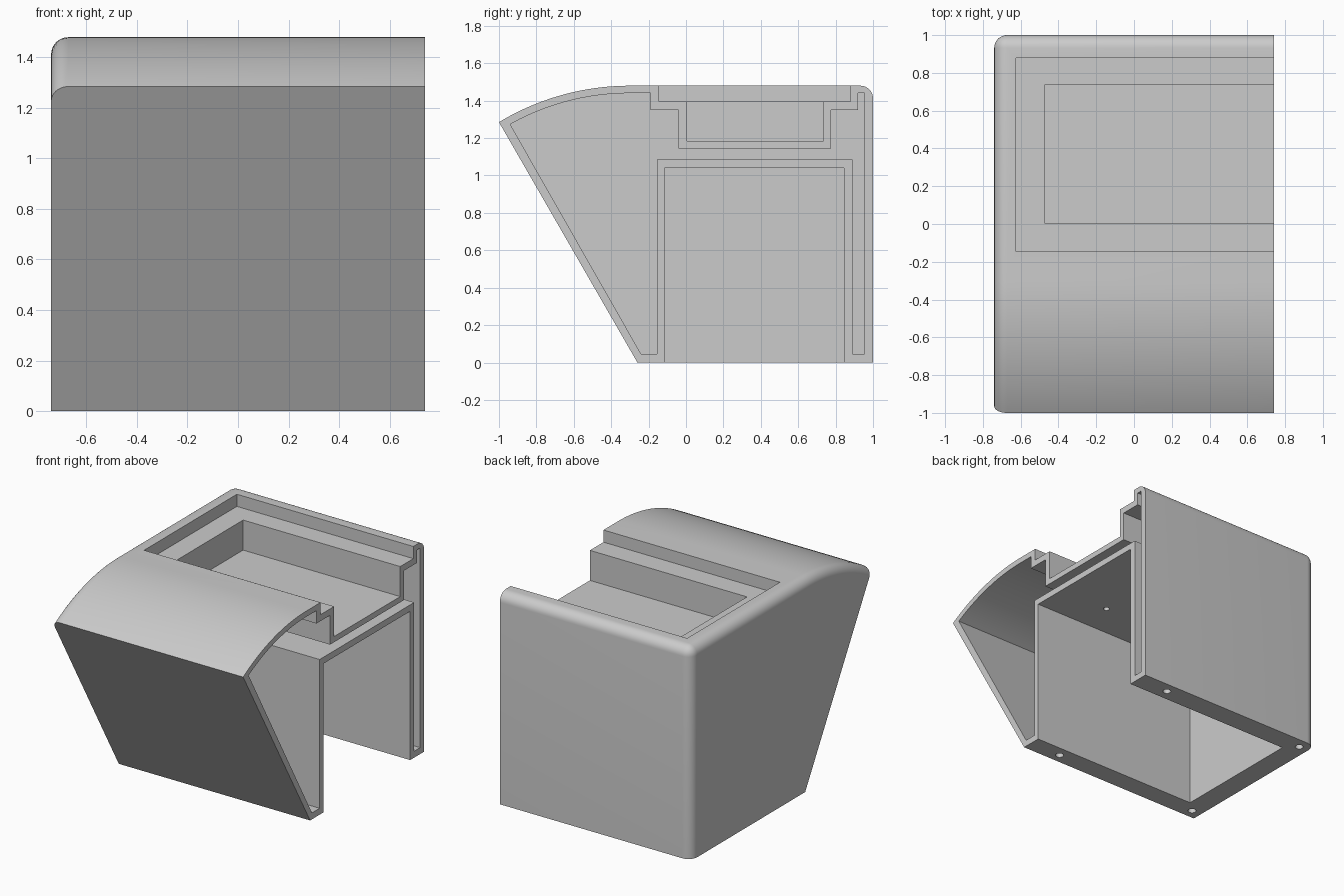
import bpy, bmesh, math
from mathutils import Matrix

if "Cube" in bpy.data.objects:
    bpy.data.objects.remove(bpy.data.objects["Cube"], do_unlink=True)

grey = bpy.data.materials.new("light grey")
grey.use_nodes = True
grey.diffuse_color = (0.6, 0.6, 0.6, 1)
grey.node_tree.nodes["Principled BSDF"].inputs["Base Color"].default_value = (0.6, 0.6, 0.6, 1)

TOP, SIDE = 1.48, 0.74          # overall height and half width
ARC_Y, ARC_R = -0.3, 1.354      # where the curved top begins, and its radius


def to_object(name, bm):
    bmesh.ops.recalc_face_normals(bm, faces=bm.faces)
    mesh = bpy.data.meshes.new(name)
    bm.to_mesh(mesh)
    bm.free()
    obj = bpy.data.objects.new(name, mesh)
    obj.data.materials.append(grey)
    bpy.context.collection.objects.link(obj)
    return obj


def prism(points, x0, x1):
    """Extrude a y-z outline along x."""
    bm = bmesh.new()
    face = bm.faces.new([bm.verts.new((x0, y, z)) for y, z in points])
    ext = bmesh.ops.extrude_face_region(bm, geom=[face])["geom"]
    moved = [v for v in ext if isinstance(v, bmesh.types.BMVert)]
    bmesh.ops.translate(bm, verts=moved, vec=(x1 - x0, 0, 0))
    bmesh.ops.recalc_face_normals(bm, faces=bm.faces)
    return bm


def block(name, x0, x1, y0, y1, z0, z1):
    return to_object(name, prism([(y0, z0), (y1, z0), (y1, z1), (y0, z1)], x0, x1))


def arc(radius, angle, steps=24):
    """Curved top outline, running forwards from its flat end."""
    zc = TOP - ARC_R
    return [(ARC_Y - radius * math.sin(angle * i / steps),
             zc + radius * math.cos(angle * i / steps)) for i in range(steps + 1)]


def cut(target, cutter):
    """Subtract the cutter, then discard it."""
    cutter.hide_render = True
    mod = target.modifiers.new("cut", 'BOOLEAN')
    mod.operation, mod.solver, mod.object = 'DIFFERENCE', 'EXACT', cutter
    bpy.context.view_layer.objects.active = target
    bpy.ops.object.modifier_apply(modifier=mod.name)
    bpy.data.objects.remove(cutter, do_unlink=True)


# Outer body, with rounded back, top and closed-side edges
curve = arc(ARC_R, math.radians(40))
bm = prism([(1, 0), (1, TOP)] + curve + [(curve[-1][0], 0)], -SIDE, SIDE)


def rounded(edge):
    a, b = (v.co for v in edge.verts)
    on_side = max(a.x, b.x) < -SIDE + 0.01
    on_back = min(a.y, b.y) > 0.99
    on_top = min(a.z, b.z) > 0.5
    return (on_side and (on_top or on_back)) or (on_back and on_top)


bmesh.ops.bevel(bm, geom=[e for e in bm.edges if rounded(e)], offset=0.068,
                offset_type='OFFSET', segments=8, profile=0.5, affect='EDGES')

# Sloping front
bmesh.ops.bisect_plane(bm, geom=bm.verts[:] + bm.edges[:] + bm.faces[:],
                       plane_co=(0, -0.26, 0), plane_no=(0, -1.285, -0.74),
                       clear_outer=True)
bmesh.ops.holes_fill(bm, edges=[e for e in bm.edges if e.is_boundary], sides=0)
body = to_object("hollow_housing", bm)

# Hollow between the outer skin and the inner walls
inner_r = ARC_R - 0.04
inner_arc = arc(inner_r, math.asin(0.64 / inner_r))
void = to_object("hollow", prism([(-0.24, 0.045), (0.955, 0.045), (0.955, 1.44)] + inner_arc,
                                 -0.70, 0.9))
cut(void, block("chamber_walls", -0.63, 1, -0.155, 0.89, -0.1, 1.085))
cut(void, block("tray_rim_walls", -0.67, 1, -0.19, 0.92, 1.35, 1.6))
cut(void, block("tray_well_walls", -0.52, 1, -0.04, 0.775, 1.145, 1.55))
cut(body, void)

# Stepped tray in the top, and the chamber open underneath
cut(body, block("tray_rim", -0.625, 1, -0.145, 0.88, 1.395, 1.6))
cut(body, block("tray_well", -0.475, 1, 0.005, 0.735, 1.185, 1.55))
cut(body, block("chamber", -0.585, 1, -0.115, 0.845, -0.1, 1.04))

# Drain holes through the base rim and the chamber ceiling
holes = [(x, y, 0.02, 0.027) for x in (-0.665, 0.49) for y in (-0.19, 0.925)]
for x, y, z, r in holes + [(0.35, 0.13, 1.06, 0.02)]:
    bm = bmesh.new()
    bmesh.ops.create_cone(bm, cap_ends=True, segments=24, radius1=r, radius2=r, depth=0.08,
                          matrix=Matrix.Translation((x, y, z)))
    cut(body, to_object("drain_hole", bm))

bpy.ops.object.select_all(action='DESELECT')
body.select_set(True)
bpy.context.view_layer.objects.active = body
bpy.ops.object.shade_smooth_by_angle(angle=math.radians(25))
